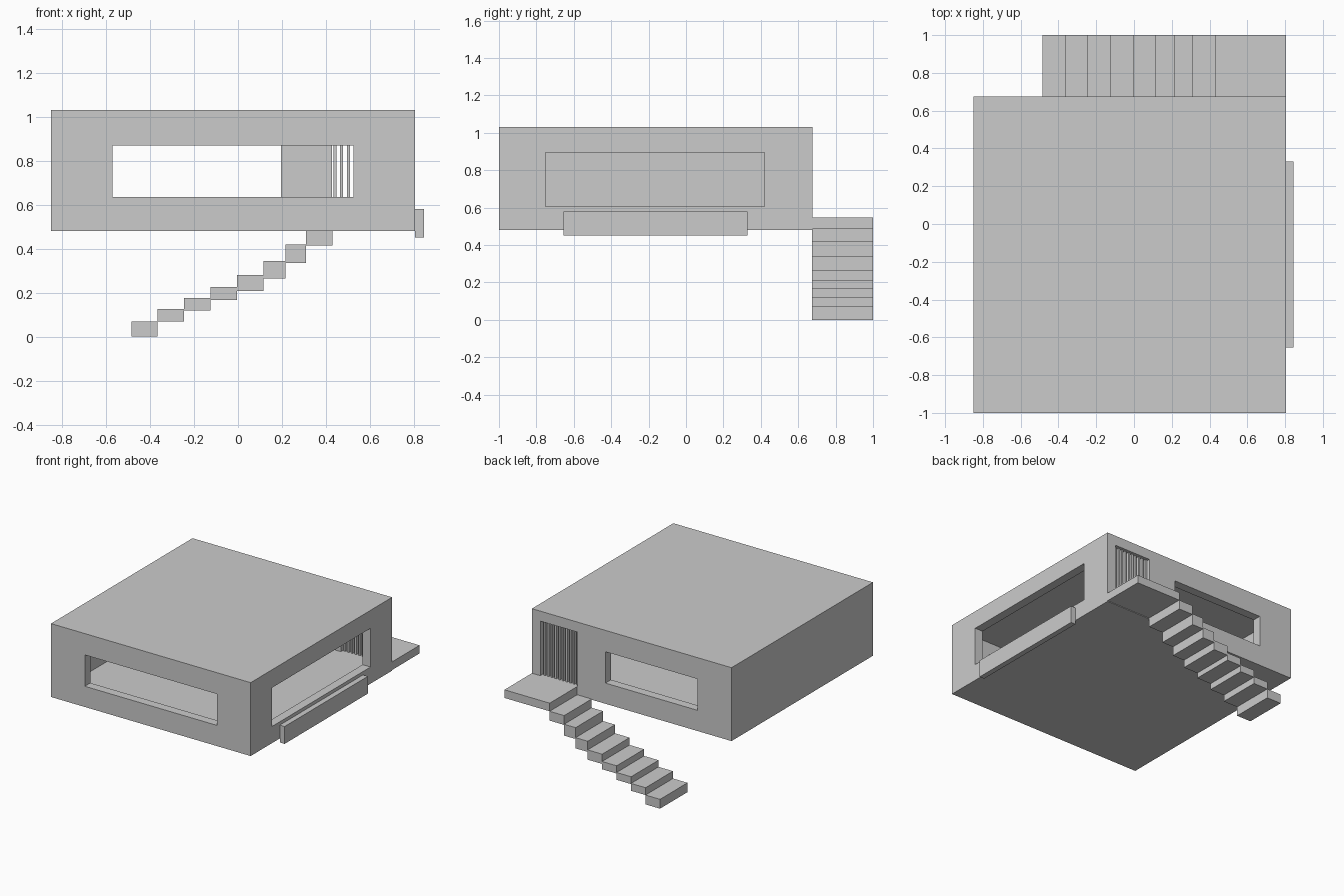
import bpy

if "Cube" in bpy.data.objects:
    bpy.data.objects.remove(bpy.data.objects["Cube"])


def box(name, x, y, z):
    """Axis-aligned box from (min, max) ranges."""
    bpy.ops.mesh.primitive_cube_add(size=1, location=[(a + b) / 2 for a, b in (x, y, z)])
    ob = bpy.context.object
    ob.name = name
    ob.scale = [b - a for a, b in (x, y, z)]
    bpy.ops.object.transform_apply(location=False, rotation=False, scale=True)
    return ob


def cut(target, x, y, z):
    """Subtract a box from the target."""
    cutter = box("cutter", x, y, z)
    cutter.hide_render = True
    mod = target.modifiers.new("opening", 'BOOLEAN')
    mod.operation = 'DIFFERENCE'
    mod.solver = 'EXACT'
    mod.object = cutter
    bpy.context.view_layer.objects.active = target
    bpy.ops.object.modifier_apply(modifier=mod.name)
    bpy.data.objects.remove(cutter)


X0, X1, Y0, Y1, Z0, Z1 = -0.85, 0.805, -1.0, 0.675, 0.48, 1.03
T = 0.066
FLOOR = Z0 + T

# Hollow house body with window and door openings
house = box("house_shell", (X0, X1), (Y0, Y1), (Z0, Z1))
cut(house, (X0 + T, X1 - T), (Y0 + T, Y1 - T), (FLOOR, Z1 - T))
cut(house, (-0.57, 0.525), (Y0 - 0.1, Y0 + 0.1), (0.635, 0.87))    # front window
cut(house, (-0.57, 0.195), (Y1 - 0.1, Y1 + 0.1), (0.635, 0.87))    # back window
cut(house, (X1 - 0.1, X1 + 0.1), (-0.75, 0.42), (0.605, 0.895))    # right window
cut(house, (0.427, 0.735), (Y1 - 0.1, Y1 + 0.1), (FLOOR, 0.955))   # back doorway

# Vertical slats in the doorway
for i in range(10):
    c = 0.441 + i * 0.0305
    box(f"door_slat_{i + 1}", (c - 0.007, c + 0.007), (Y1 - 0.045, Y1 - 0.02), (FLOOR, 0.955))

# Planter box under the right window
box("window_planter", (X1, 0.845), (-0.655, 0.33), (0.45, 0.58))

# Stairs along the back, leading up to the landing
edges = [-0.485, -0.365, -0.245, -0.125, -0.005, 0.115, 0.215, 0.31, 0.43]
heights = [(0, 0.07), (0.07, 0.125), (0.12, 0.175), (0.167, 0.225),
           (0.207, 0.28), (0.265, 0.345), (0.335, 0.42), (0.415, 0.485)]
for i, z in enumerate(heights):
    box(f"stair_step_{i + 1}", (edges[i], edges[i + 1]), (Y1, 1.0), z)
box("stair_landing", (0.43, X1), (Y1, 1.0), (0.485, FLOOR))
